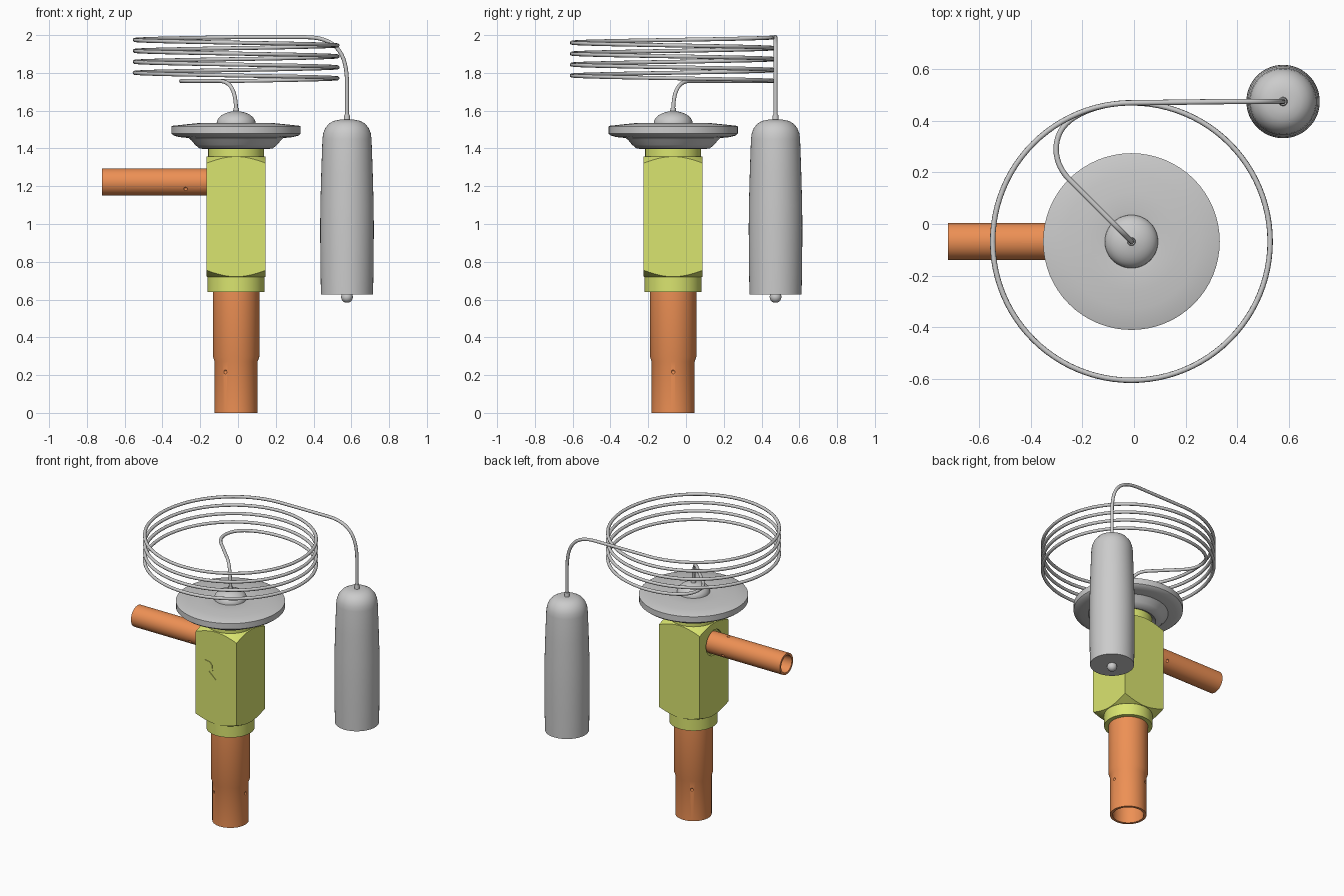
import bpy, bmesh, math
from mathutils import Matrix, Vector

if "Cube" in bpy.data.objects:
    bpy.data.objects.remove(bpy.data.objects["Cube"])

CX, CY = -0.01, -0.068          # main axis
BX, BY = 0.577, 0.474           # sensing bulb axis


def material(name, rgb):
    m = bpy.data.materials.new(name)
    m.diffuse_color = (*rgb, 1)
    m.use_nodes = True
    m.node_tree.nodes["Principled BSDF"].inputs["Base Color"].default_value = m.diffuse_color
    return m


BRASS = material("yellow_brass", (0.70, 0.78, 0.16))
COPPER = material("copper", (0.85, 0.28, 0.09))


def add(name, bm, mat=None, matrix=None):
    bmesh.ops.recalc_face_normals(bm, faces=bm.faces)
    me = bpy.data.meshes.new(name)
    bm.to_mesh(me)
    bm.free()
    if matrix:
        me.transform(matrix)
    ob = bpy.data.objects.new(name, me)
    bpy.context.collection.objects.link(ob)
    if mat:
        me.materials.append(mat)
    return ob


def activate(ob):
    bpy.ops.object.select_all(action='DESELECT')
    ob.select_set(True)
    bpy.context.view_layer.objects.active = ob


def smooth(ob, angle=30):
    activate(ob)
    bpy.ops.object.shade_smooth_by_angle(angle=math.radians(angle))


def lathe(name, profile, mat=None, matrix=None, closed=False, n=64):
    """Spin (radius, z) points about z; closed joins last point to first."""
    bm = bmesh.new()
    rings = [[bm.verts.new((r * math.cos(2 * math.pi * i / n),
                            r * math.sin(2 * math.pi * i / n), z))
              for i in range(n)] for r, z in profile]
    pairs = list(zip(rings, rings[1:]))
    if closed:
        pairs.append((rings[-1], rings[0]))
    for a, b in pairs:
        for i in range(n):
            j = (i + 1) % n
            bm.faces.new((a[i], a[j], b[j], b[i]))
    bmesh.ops.remove_doubles(bm, verts=bm.verts, dist=1e-5)
    return add(name, bm, mat, matrix)


def boolean(ob, cutter, op='DIFFERENCE'):
    mod = ob.modifiers.new("cut", 'BOOLEAN')
    mod.operation, mod.object, mod.solver = op, cutter, 'EXACT'
    activate(ob)
    bpy.ops.object.modifier_apply(modifier=mod.name)
    bpy.data.objects.remove(cutter)


def dimples(ob, matrix, radius, z, angles):
    """Three small stop dents around a pipe."""
    for a in angles:
        bm = bmesh.new()
        bmesh.ops.create_uvsphere(bm, u_segments=12, v_segments=8, radius=0.011)
        pos = Vector((radius * math.cos(a), radius * math.sin(a), z))
        boolean(ob, add("dent_cutter", bm, None, matrix @ Matrix.Translation(pos)))


def bezier(p, n=14):
    p = [Vector(q) for q in p]
    return [(1 - t) ** 3 * p[0] + 3 * t * (1 - t) ** 2 * p[1]
            + 3 * t * t * (1 - t) * p[2] + t ** 3 * p[3]
            for t in (i / n for i in range(n + 1))]


AXIS = Matrix.Translation((CX, CY, 0))
SIDE = Matrix.Translation((CX, CY, 1.222)) @ Matrix.Rotation(-math.pi / 2, 4, 'Y')
BULB = Matrix.Translation((BX, BY, 0))

# Square valve body with turned, chamfered ends
bm = bmesh.new()
bmesh.ops.create_cube(bm, size=1)
body = add("valve_body", bm, BRASS,
           Matrix.Translation((CX, CY, 1.04)) @ Matrix.Diagonal((0.312, 0.312, 0.8, 1)))
boolean(body, lathe("chamfer_cutter", [(0, 0.72), (0.154, 0.72), (0.24, 0.765),
                                       (0.24, 1.312), (0.154, 1.358), (0, 1.358)],
                    None, AXIS, n=128), 'INTERSECT')

# Shallow recess around the side pipe
boolean(body, lathe("recess_cutter", [(0, 0.142), (0.086, 0.142), (0.086, 0.2), (0, 0.2)],
                    None, SIDE))

# Bent flow arrow engraved in the front face
outline = [(0.02 - 0.12, 1.175), (-0.065, 1.175), (-0.035, 1.165), (-0.012, 1.14),
           (-0.005, 1.085), (0.024, 1.09), (-0.012, 1.025), (-0.067, 1.075),
           (-0.038, 1.08), (-0.042, 1.12), (-0.06, 1.14), (-0.10, 1.145)]
bm = bmesh.new()
face = bm.faces.new([bm.verts.new((x, CY - 0.152, z)) for x, z in outline])
ext = bmesh.ops.extrude_face_region(bm, geom=[face])
bmesh.ops.translate(bm, vec=(0, -0.03, 0),
                    verts=[v for v in ext["geom"] if isinstance(v, bmesh.types.BMVert)])
boolean(body, add("arrow_cutter", bm))
smooth(body, 20)

# Collars above and below the body
smooth(lathe("lower_collar", [(0, 0.73), (0.151, 0.73), (0.151, 0.641), (0, 0.641)], BRASS, AXIS))
smooth(lathe("upper_collar", [(0, 1.35), (0.148, 1.35), (0.148, 1.44), (0, 1.44)], BRASS, AXIS))

# Hollow outlet pipe with stepped socket
outlet = lathe("outlet_pipe", [(0.114, 0), (0.114, 0.272), (0.123, 0.298), (0.123, 0.66),
                               (0.105, 0.66), (0.105, 0.298), (0.097, 0.272), (0.097, 0)],
               COPPER, AXIS, closed=True)
dimples(outlet, AXIS, 0.117, 0.217, [k * 2 * math.pi / 3 for k in range(3)])
smooth(outlet)

# Hollow inlet pipe on the left
inlet = lathe("inlet_pipe", [(0.072, 0.1), (0.072, 0.71), (0.058, 0.71), (0.058, 0.1)],
              COPPER, SIDE, closed=True)
dimples(inlet, SIDE, 0.075, 0.267, [k * 2 * math.pi / 3 for k in range(3)])
smooth(inlet)

# Diaphragm housing: flanged disc, underside bead and top dome
dome = [(0.103 * math.cos(a), 1.533 + 0.064 * math.sin(a))
        for a in (i * math.pi / 20 for i in range(9))]
smooth(lathe("diaphragm_housing",
             [(0, 1.43), (0.14, 1.43), (0.152, 1.408), (0.172, 1.397), (0.195, 1.401),
              (0.218, 1.42), (0.236, 1.442), (0.25, 1.455), (0.30, 1.460), (0.33, 1.468),
              (0.342, 1.478), (0.342, 1.517), (0.335, 1.520), (0.26, 1.528), (0.19, 1.535),
              (0.12, 1.535)] + dome + [(0.016, 1.597), (0.014, 1.615), (0, 1.615)], None, AXIS))

# Sensing bulb with neck and a bead at the bottom
smooth(lathe("sensing_bulb",
             [(0, 0.628), (0.138, 0.628), (0.141, 0.80), (0.142, 0.98), (0.141, 1.10),
              (0.136, 1.28), (0.130, 1.45), (0.126, 1.48), (0.115, 1.508), (0.095, 1.532),
              (0.07, 1.546), (0.04, 1.552), (0.017, 1.552), (0.014, 1.58), (0, 1.58)], None, BULB))
bm = bmesh.new()
bmesh.ops.create_uvsphere(bm, u_segments=24, v_segments=16, radius=0.031)
smooth(add("bulb_bead", bm, None, BULB @ Matrix.Translation((0, 0, 0.614))))

# Capillary tube: lead-in, four clockwise coils, lead-out to the bulb
R, Z0, PITCH, TURNS = 0.537, 1.757, 0.058, 4
path = bezier([(CX, CY, 1.59), (CX, CY, 1.71), (-0.04, -0.038, Z0), (-0.10, 0.022, Z0)])
path += bezier([(-0.25, 0.172, Z0), (-0.32, 0.242, Z0), (-0.313, 0.337, Z0), (-0.263, 0.387, Z0)])
path += bezier([(-0.263, 0.387, Z0), (-0.21, 0.44, Z0), (-0.11, CY + R, Z0), (CX, CY + R, Z0)])[1:]
STEPS = 96
for i in range(1, TURNS * STEPS + 1):
    a = 2 * math.pi * i / STEPS
    path.append(Vector((CX + R * math.sin(a), CY + R * math.cos(a), Z0 + PITCH * i / STEPS)))
top = Z0 + PITCH * TURNS
path += bezier([(0.36, BY, top), (0.54, BY, top), (BX, BY, 1.88), (BX, BY, 1.74)])
path.append(Vector((BX, BY, 1.56)))
cu = bpy.data.curves.new("capillary_tube", 'CURVE')
cu.dimensions = '3D'
cu.bevel_depth = 0.0105
cu.bevel_resolution = 3
cu.use_fill_caps = True
sp = cu.splines.new('POLY')
sp.points.add(len(path) - 1)
for pt, co in zip(sp.points, path):
    pt.co = (*co, 1)
tube = bpy.data.objects.new("capillary_tube", cu)
bpy.context.collection.objects.link(tube)
activate(tube)
bpy.ops.object.convert(target='MESH')
smooth(bpy.context.view_layer.objects.active, 60)
